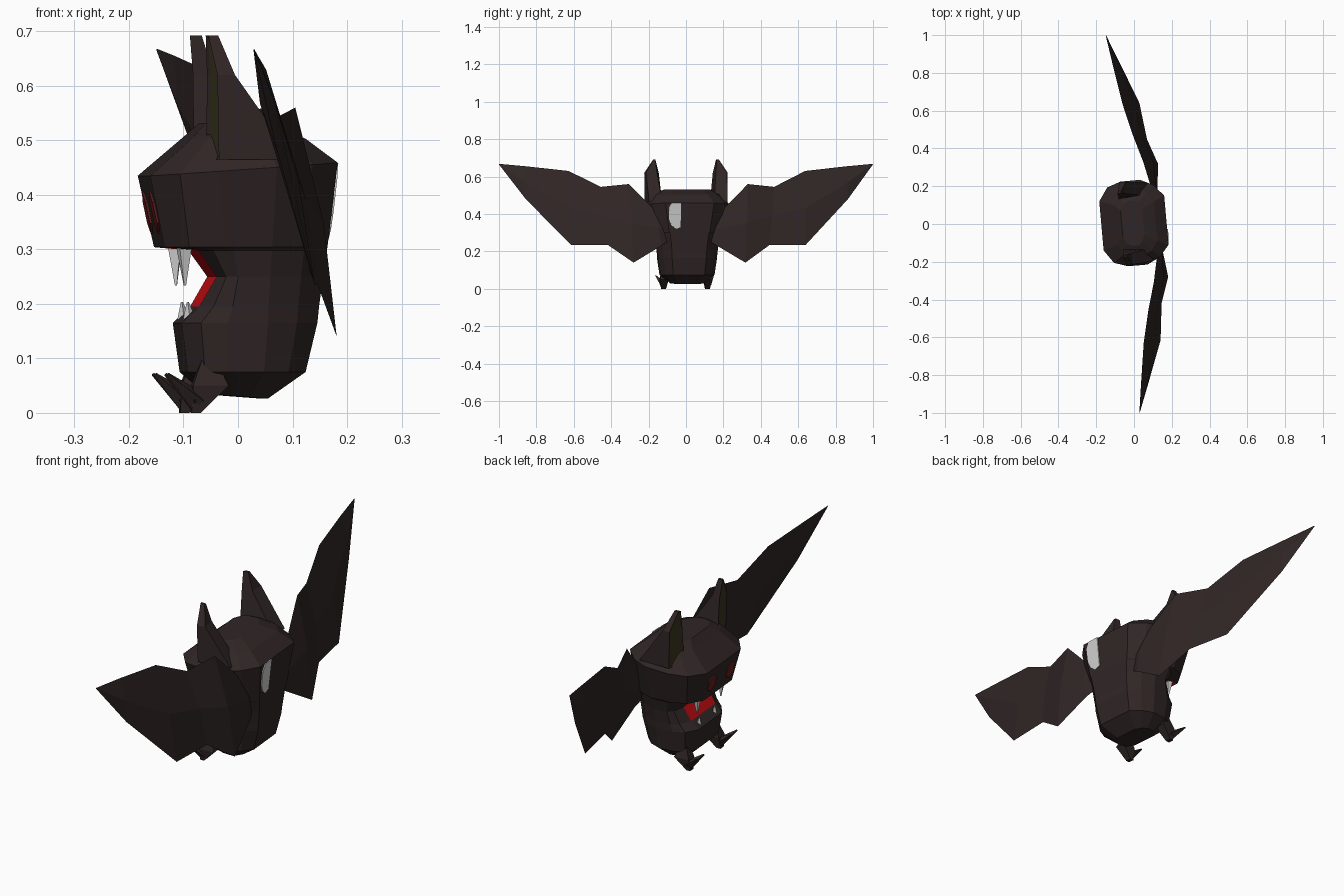
import bpy, bmesh, math
from mathutils import Matrix, Vector

if "Cube" in bpy.data.objects:
    bpy.data.objects.remove(bpy.data.objects["Cube"])

# The animal looks towards -x and is turned a few degrees about z
PLACE = Matrix.Translation((0, 0.005, 0)) @ Matrix.Rotation(math.radians(5.1), 4, 'Z')


def material(name, rgb):
    m = bpy.data.materials.new(name)
    m.diffuse_color = (*rgb, 1)
    m.use_nodes = True
    m.node_tree.nodes["Principled BSDF"].inputs["Base Color"].default_value = m.diffuse_color
    return m


FUR = material("dark fur", (0.030, 0.019, 0.019))
MOUTH = material("mouth red", (0.62, 0.004, 0.006))
WHITE = material("tooth white", (0.62, 0.62, 0.62))
EYE = material("eye dark red", (0.13, 0.012, 0.012))
OLIVE = material("inner ear olive", (0.042, 0.036, 0.014))


def finish(name, bm, mats):
    bmesh.ops.recalc_face_normals(bm, faces=bm.faces)
    bm.transform(PLACE)
    me = bpy.data.meshes.new(name)
    bm.to_mesh(me)
    bm.free()
    for m in mats:
        me.materials.append(m)
    ob = bpy.data.objects.new(name, me)
    bpy.context.collection.objects.link(ob)
    return ob


def loft(rings, cap=True):
    """Bridge equal-length rings; returns the bmesh and faces[band][column]."""
    bm = bmesh.new()
    vs = [[bm.verts.new(p) for p in r] for r in rings]
    n = len(rings[0])
    bands = []
    for a, b in zip(vs, vs[1:]):
        bands.append([bm.faces.new((a[i], a[(i + 1) % n], b[(i + 1) % n], b[i]))
                      for i in range(n)])
    if cap:
        bm.faces.new(vs[0])
        bm.faces.new(vs[-1])
    return bm, bands


def spike(name, base, tip, r, mat, sides=4):
    """Pointed fang or claw from base to tip."""
    base, tip = Vector(base), Vector(tip)
    d = tip - base
    bm = bmesh.new()
    bmesh.ops.create_cone(bm, cap_ends=True, segments=sides, radius1=r, radius2=r * 0.15, depth=d.length)
    bm.transform(Matrix.Translation((base + tip) / 2) @ d.to_track_quat('Z', 'Y').to_matrix().to_4x4())
    return finish(name, bm, [mat])


def plate(name, pts, mat, thick):
    """Thin plate whose thickness runs along x."""
    bm, _ = loft([pts, [(x + thick, y, z) for x, y, z in pts]])
    return finish(name, bm, [mat])


# Body and head: twelve-sided rings (height, front, back, half width, tilt)
HALF = [(-1, .58), (-.72, .89), (-.3, 1), (.3, 1), (.7, .85), (1, .58)]
OUTLINE = HALF + [(u, -v) for u, v in reversed(HALF)]
LEVELS = [(.03, -.055, .05, .09, -.004), (.075, -.100, .117, .145, 0),
          (.165, -.112, .138, .158, 0), (.195, -.080, .141, .16, 0),
          (.25, -.048, .148, .168, 0), (.298, -.082, .154, .18, 0),
          (.304, -.145, .155, .188, 0), (.447, -.173, .172, .225, .012),
          (.503, -.095, .115, .18, 0), (.532, -.065, .05, .12, 0)]
rings = [[((-f if u < 0 else b) * u, v * w, z + tilt * u) for u, v in OUTLINE]
         for z, f, b, w, tilt in LEVELS]
bm, bands = loft(rings)
for band in (3, 4, 5):          # inside of the mouth, front column
    bands[band][11].material_index = 1
finish("body", bm, [FUR, MOUTH])


def face_x(z):
    return -.145 - (z - .304) * .028 / .131


# Pale patch on the back of the head
patch = [(-.035, .46), (-.035, .33), (-.06, .32), (-.085, .34), (-.098, .37),
         (-.10, .43), (-.085, .458)]
plate("back_patch", [(.153 + (z - .304) * .11, y - .013, z) for y, z in patch], WHITE, .006)

# Wing stations: top edge then bottom edge
WING = [((.10, .10, .36), (.12, .10, .26)),
        ((.107, .18, .42), (.137, .15, .23)),
        ((.077, .32, .56), (.155, .30, .14)),
        ((.035, .465, .545), (.108, .435, .235)),
        ((-.005, .635, .63), (.085, .63, .235)),
        ((-.04, .86, .655), (-.005, .865, .48)),
        ((-.06, 1.003, .668), (-.06, 1.003, .664))]

# Ear rings: inner front, outer front, outer back, inner back
EAR = [(.465, [(-.07, .13), (-.055, .222), (.085, .21), (.075, .14)]),
       (.62, [(-.070, .145), (-.058, .224), (-.025, .218), (-.03, .158)]),
       (.692, [(-.074, .163), (-.070, .175), (-.052, .175), (-.052, .165)])]

for s, side in ((1, "left"), (-1, "right")):
    # Wing: thin lens section
    sections = []
    for i, (t, b) in enumerate(WING):
        t, b = (Vector((p[0], p[1] * s, p[2])) for p in (t, b))
        mid = (t + b) / 2
        h = Vector((.014 if i < len(WING) - 1 else .001, 0, 0))
        sections.append([t, mid - h, b, mid + h])
    bm, _ = loft(sections)
    finish(side + "_wing", bm, [FUR])

    # Ear with olive inner side
    bm, bands = loft([[(x, y * s, z) for x, y in pts] for z, pts in EAR])
    bmesh.ops.recalc_face_normals(bm, faces=bm.faces)
    inner = [bands[0][0], bands[1][0]]
    bmesh.ops.inset_region(bm, faces=inner, thickness=.008, depth=-.004, use_even_offset=False)
    for f in inner:
        f.material_index = 1
    finish(side + "_ear", bm, [FUR, OLIVE])

    # Eye: six-sided plate lying on the sloped face
    pts = []
    for k in range(6):
        a = math.radians(60 * k + 30)
        z = .367 + .038 * math.sin(a)
        pts.append((face_x(z) - .004, s * .072 + .033 * math.cos(a), z))
    plate(side + "_eye", pts, EYE, .006)

    # Fangs
    spike(side + "_upper_fang", (-.108, s * .095, .308), (-.106, s * .092, .234), .017, WHITE)
    spike(side + "_lower_fang", (-.094, s * .06, .165), (-.098, s * .06, .203), .014, WHITE)

    # Foot: tapered leg, sole and two upturned claws
    leg = [(.105, -.075, -.055, .105, .125), (.05, -.095, -.03, .095, .14),
           (.0, -.097, -.08, .105, .13)]
    bm, _ = loft([[(a, c * s, z), (b, c * s, z), (b, d * s, z), (a, d * s, z)]
                  for z, a, b, c, d in leg])
    finish(side + "_leg", bm, [FUR])
    for toe, y in (("inner", .103), ("outer", .155)):
        spike(f"{side}_{toe}_claw", (-.085, s * .12, .021), (-.143, s * y, .071), .02, FUR)
